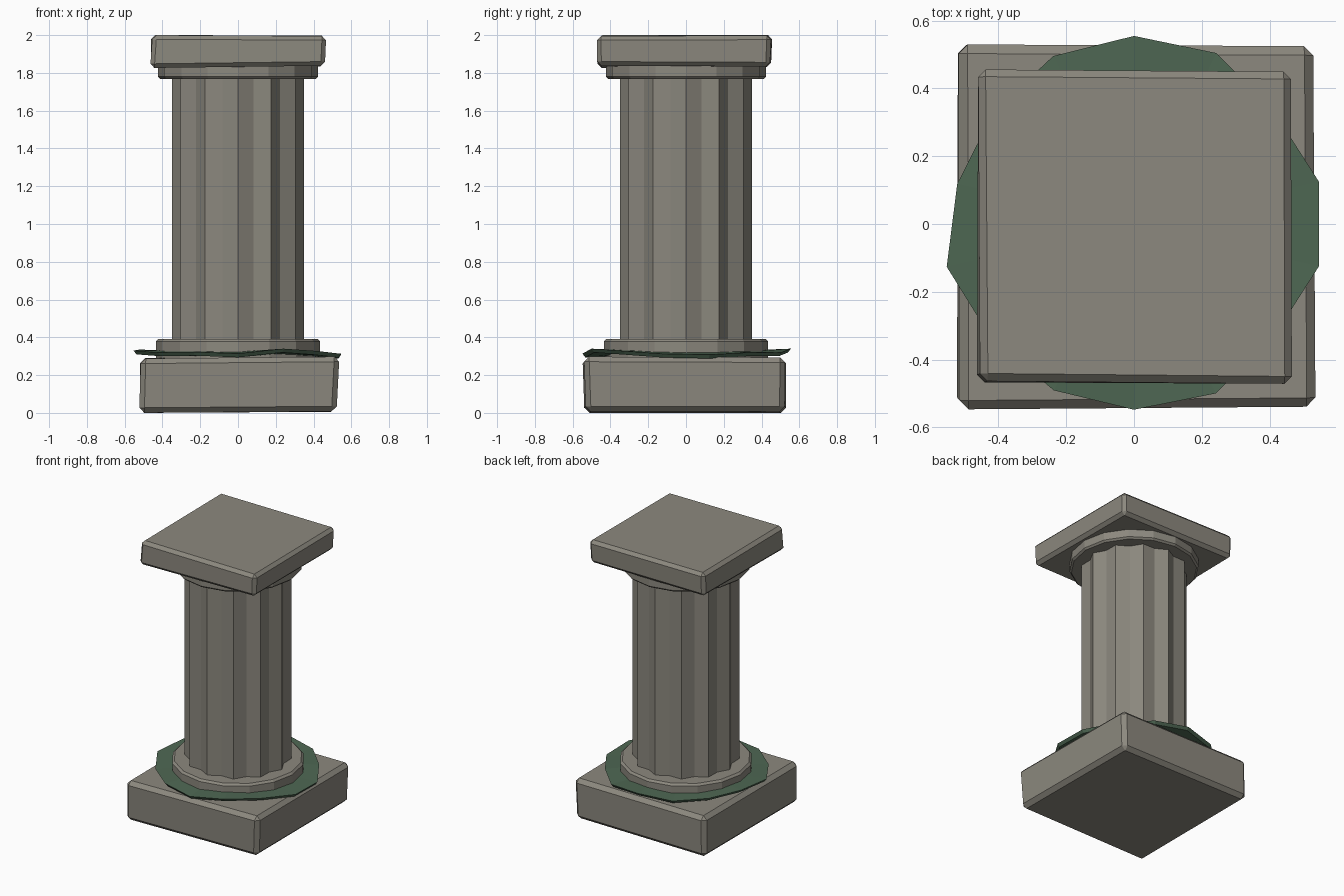
import bpy, bmesh, math

if "Cube" in bpy.data.objects:
    bpy.data.objects.remove(bpy.data.objects["Cube"])


def material(name, rgb):
    m = bpy.data.materials.new(name)
    m.diffuse_color = (*rgb, 1)
    m.use_nodes = True
    m.node_tree.nodes["Principled BSDF"].inputs["Base Color"].default_value = m.diffuse_color
    return m


stone = material("warm grey stone", (0.262, 0.248, 0.21))
moss_green = material("moss green", (0.077, 0.138, 0.087))


def finish(name, bm, mat, bevel=0, limit=30):
    bmesh.ops.recalc_face_normals(bm, faces=bm.faces)
    mesh = bpy.data.meshes.new(name)
    bm.to_mesh(mesh)
    bm.free()
    mesh.materials.append(mat)
    ob = bpy.data.objects.new(name, mesh)
    bpy.context.collection.objects.link(ob)
    if bevel:
        mod = ob.modifiers.new("chipped edges", 'BEVEL')
        mod.width = bevel
        mod.segments = 1
        mod.limit_method = 'ANGLE'
        mod.angle_limit = math.radians(limit)
    return ob


def bridge(bm, a, b):
    n = len(a)
    for i in range(n):
        j = (i + 1) % n
        bm.faces.new((a[i], a[j], b[j], b[i]))


def prism(name, bottom, top, mat, bevel=0, limit=30):
    """Closed solid between two matching loops of points."""
    bm = bmesh.new()
    a = [bm.verts.new(p) for p in bottom]
    b = [bm.verts.new(p) for p in top]
    bridge(bm, a, b)
    bm.faces.new(a[::-1])
    bm.faces.new(b)
    return finish(name, bm, mat, bevel, limit)


def circle(radii, n, z):
    return [(radii[i % len(radii)] * math.cos(math.tau * i / n),
             radii[i % len(radii)] * math.sin(math.tau * i / n), z)
            for i in range(n)]


# Slightly skewed, worn square blocks
prism("base_block",
      [(-.523, -.538, 0), (.522, -.530, .008), (.518, .522, .006), (-.520, .530, 0)],
      [(-.515, -.548, .288), (.537, -.540, .298), (.530, .525, .294), (-.518, .530, .290)],
      stone, 0.027)
prism("capital_block",
      [(-.465, -.468, 1.826), (.460, -.470, 1.838), (.457, .444, 1.834), (-.460, .450, 1.832)],
      [(-.453, -.463, 2.0), (.467, -.472, 1.995), (.464, .450, 1.998), (-.460, .457, 2.0)],
      stone, 0.022)

# Round collars under and over the shaft
prism("lower_collar", circle([.435], 16, .27), circle([.435], 16, .392), stone, 0.014, 50)
prism("upper_collar", circle([.423], 16, 1.768), circle([.423], 16, 1.85), stone, 0.012, 50)

# Shaft with twelve shallow flutes
flutes = [.35, .316]
prism("fluted_shaft", circle(flutes, 24, .37), circle(flutes, 24, 1.79), stone)

# Wavy moss ring lying around the lower collar
radii = [.555, .56, .53, .56, .56, .53, .555, .548, .545, .54, .567, .535, .53, .55]
heights = [.332, .312, .312, .300, .305, .320, .332, .306, .315, .312, .322, .327, .320, .316]
bm = bmesh.new()
loops = [[], [], [], []]
for i, (r, h) in enumerate(zip(radii, heights)):
    t = math.pi / 2 - math.tau * i / len(radii)
    inner = 0.315 + (h - 0.315) * 0.4
    section = [(r - .015, h - .012), (r, h + .008), (.40, inner + .012), (.40, inner - .012)]
    for loop, (rad, z) in zip(loops, section):
        loop.append(bm.verts.new((rad * math.cos(t), rad * math.sin(t), z)))
for k in range(4):
    bridge(bm, loops[k], loops[(k + 1) % 4])
finish("moss_ring", bm, moss_green)
